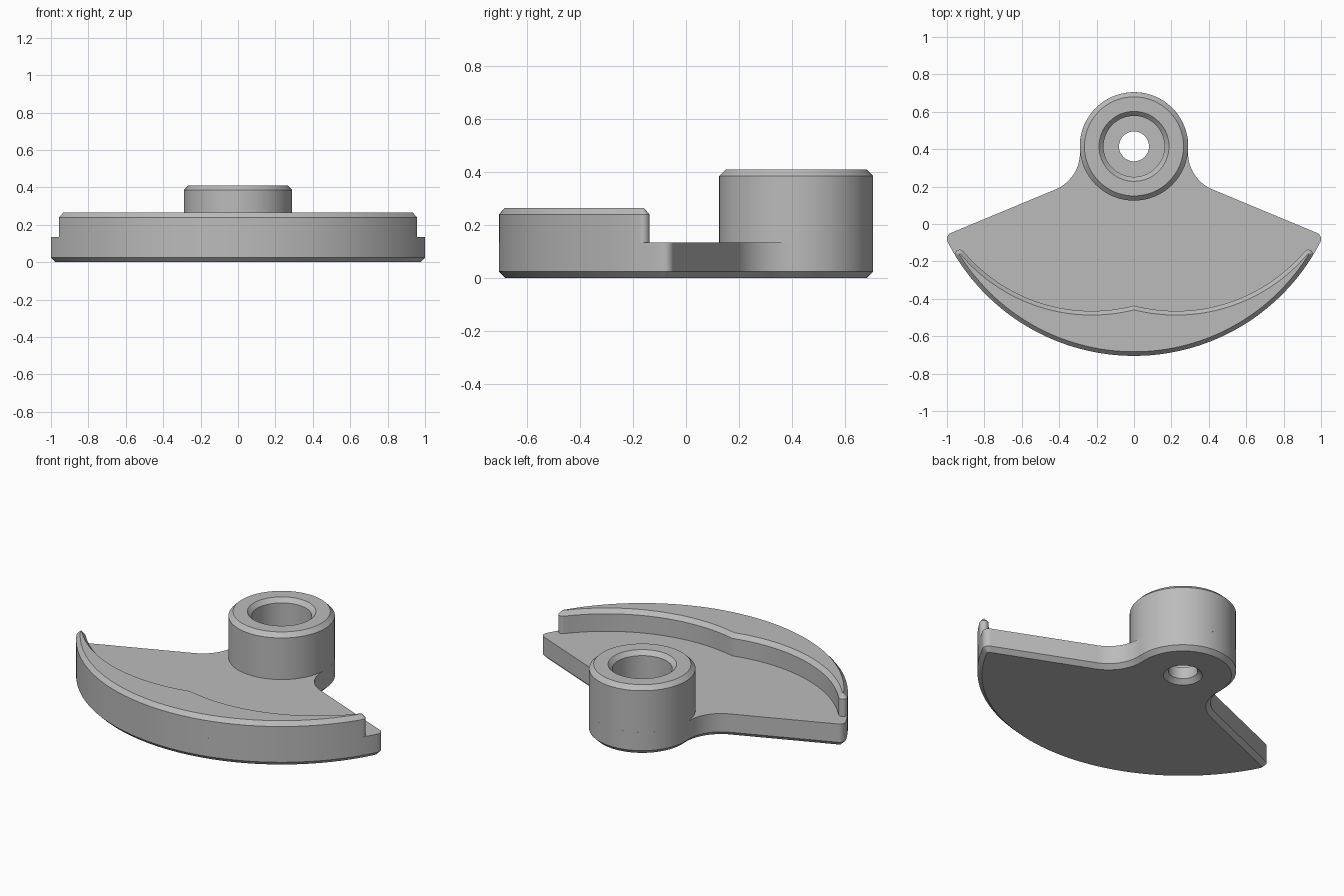
import bpy, bmesh
from math import sin, cos, radians, atan2, degrees, pi
from mathutils import Vector

cube = bpy.data.objects.get("Cube")
if cube:
    bpy.data.objects.remove(cube, do_unlink=True)

grey = bpy.data.materials.new("plain grey")
grey.use_nodes = True
grey.diffuse_color = (0.5, 0.5, 0.5, 1)
grey.node_tree.nodes["Principled BSDF"].inputs["Base Color"].default_value = (0.5, 0.5, 0.5, 1)

HUB = Vector((0, 0.415))      # centre of the hub and of the outer arc
HUB_R, OUTER_R = 0.29, 1.12
PLATE_TOP, RIM_TOP, HUB_TOP = 0.135, 0.265, 0.41
CH = 0.025                    # chamfer size


def arc(centre, radius, start, end, steps):
    angles = [radians(start + (end - start) * i / steps) for i in range(steps + 1)]
    return [centre + radius * Vector((cos(a), sin(a))) for a in angles]


def heading(a, b):
    return degrees(atan2(b.y - a.y, b.x - a.x))


def mirrored(half):
    """Close a right-hand half outline across x = 0 and drop doubled points."""
    full = half + [Vector((-p.x, p.y)) for p in reversed(half)]
    return [p for i, p in enumerate(full) if (p - full[i - 1]).length > 0.002]


def inset(points, d):
    """Mitred inward offset of a counter-clockwise outline."""
    out = []
    for i, p in enumerate(points):
        e1 = (p - points[i - 1]).normalized()
        e2 = (points[(i + 1) % len(points)] - p).normalized()
        n1, n2 = Vector((-e1.y, e1.x)), Vector((-e2.y, e2.x))
        out.append(p + (n1 + n2) * d / (1 + n1.dot(n2)))
    return out


def finish(bm, name):
    mesh = bpy.data.meshes.new(name)
    bm.to_mesh(mesh)
    bm.free()
    mesh.materials.append(grey)
    obj = bpy.data.objects.new(name, mesh)
    bpy.context.collection.objects.link(obj)
    bpy.ops.object.select_all(action='DESELECT')
    obj.select_set(True)
    bpy.context.view_layer.objects.active = obj
    bpy.ops.object.shade_smooth_by_angle(angle=radians(30))
    return obj


def add_loop(bm, points, z):
    return [bm.verts.new((p.x, p.y, z)) for p in points]


def skin(bm, low, high):
    n = len(low)
    for i in range(n):
        j = (i + 1) % n
        bm.faces.new((low[i], low[j], high[j], high[i]))


def cap(bm, loops, up):
    """Fill between an outline and an optional hole."""
    edges = []
    for loop in loops:
        for i, v in enumerate(loop):
            pair = (loop[i - 1], v)
            edges.append(bm.edges.get(pair) or bm.edges.new(pair))
    made = bmesh.ops.triangle_fill(bm, edges=edges, use_beauty=True)["geom"]
    for f in made:
        if isinstance(f, bmesh.types.BMFace):
            f.normal_update()
            if f.normal.z * up < 0:
                f.normal_flip()


def slab(name, layers, bottom_hole=None, top_hole=None):
    """Stack outlines (points, z) into a walled slab with caps."""
    bm = bmesh.new()
    rings = [add_loop(bm, pts, z) for pts, z in layers]
    for low, high in zip(rings, rings[1:]):
        skin(bm, low, high)
    for ring, z, hole, up in ((rings[0], layers[0][1], bottom_hole, -1),
                              (rings[-1], layers[-1][1], top_hole, 1)):
        loops = [ring]
        if hole:
            loops.append(add_loop(bm, arc(HUB, hole, 0, 360, 64)[:-1], z))
        cap(bm, loops, up)
    return finish(bm, name)


# Fan-shaped base plate: outer arc, rounded tip, concave fillet, hub arc
tip = Vector((0.965, -0.08))
fillet = Vector((0.50, 0.38))
tip_dir = heading(HUB, tip)
side_dir = 67.2
hub_dir = heading(HUB, fillet)
plate_outline = mirrored(
    arc(HUB, OUTER_R, -90, tip_dir, 40)
    + arc(tip, 0.035, tip_dir, side_dir, 10)
    + arc(fillet, 0.211, side_dir + 180, hub_dir + 180, 16)
    + arc(HUB, HUB_R, hub_dir, 90, 24))
slab("base_plate",
     [(inset(plate_outline, CH), 0), (plate_outline, CH), (plate_outline, PLATE_TOP)],
     bottom_hole=0.107, top_hole=0.23)

# Raised counterweight rim: outer arc, rounded tip, two inner arcs with a cusp
rim_tip = Vector((0.932, -0.1615))
inner = Vector((0.225, 0.435))
rim_dir = heading(HUB, rim_tip)
rim_outline = mirrored(
    arc(HUB, OUTER_R, -90, rim_dir, 40)
    + arc(rim_tip, 0.0245, rim_dir, heading(rim_tip, inner), 10)
    + arc(inner, 0.9, heading(inner, rim_tip), -104.48, 30))
slab("counterweight_rim",
     [(rim_outline, PLATE_TOP), (rim_outline, RIM_TOP - CH), (inset(rim_outline, 0.022), RIM_TOP)])

# Hub: turned profile with chamfers, counterbore and through hole
FLOOR = 0.095
profile = [(HUB_R, PLATE_TOP), (HUB_R, HUB_TOP - CH), (HUB_R - CH, HUB_TOP),
           (0.187, HUB_TOP), (0.163, HUB_TOP - CH), (0.163, FLOOR),
           (0.08, FLOOR), (0.08, CH), (0.107, 0)]
bm = bmesh.new()
rings = [add_loop(bm, arc(HUB, r, 0, 360, 64)[:-1], z) for r, z in profile]
for low, high in zip(rings, rings[1:]):
    skin(bm, low, high)
finish(bm, "hub")
